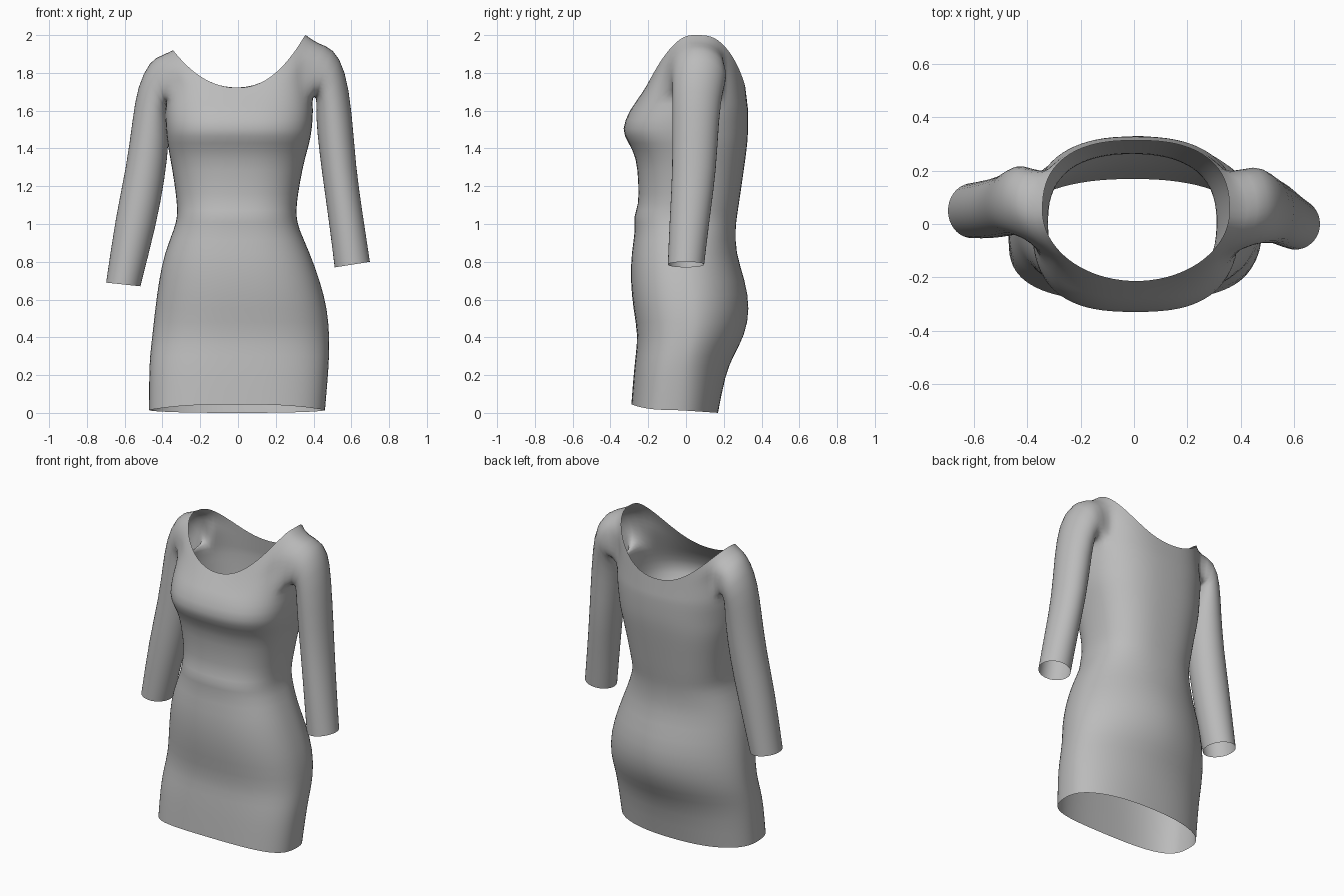
import bpy, bmesh, math
from mathutils import Vector

if "Cube" in bpy.data.objects:
    bpy.data.objects.remove(bpy.data.objects["Cube"])

N = 40      # columns around the body
HALF = 3    # columns on each side of an armhole centre
STEPS = 5   # rows from chest to neckline

fabric = bpy.data.materials.new("grey fabric")
fabric.use_nodes = True
grey = (0.5, 0.5, 0.5, 1)
fabric.diffuse_color = grey
fabric.node_tree.nodes["Principled BSDF"].inputs["Base Color"].default_value = grey

# Body sections: height, right x, left x, front y, back y, front and back roundness
SECTIONS = [
    (0.00, -.472, .462, -.29, .17, .72, .87), (0.20, -.472, .478, -.278, .208, .74, .95),
    (0.30, -.468, .484, -.268, .25, .76, 1.02), (0.41, -.455, .485, -.254, .313, .78, 1.07),
    (0.55, -.44, .475, -.28, .34, .8, 1.07), (0.70, -.42, .435, -.295, .315, .82, 1.03),
    (0.85, -.39, .38, -.29, .262, .83, .95), (0.98, -.335, .32, -.266, .263, .8, .85),
    (1.04, -.323, .31, -.28, .27, .8, .82), (1.10, -.323, .31, -.25, .28, .8, .8),
    (1.22, -.337, .328, -.253, .297, .8, .8), (1.35, -.36, .355, -.262, .316, .78, .8),
    (1.43, -.375, .38, -.305, .326, .75, .8), (1.50, -.382, .392, -.346, .33, .74, .8),
    (1.60, -.387, .40, -.298, .33, .76, .8),
]

# Sleeve sections: outer x, z, inner x, z, centre y, half depth
LEFT_SLEEVE = [
    (.505, 1.935, .415, 1.67, .075, .15), (.57, 1.82, .412, 1.62, .062, .135),
    (.605, 1.6, .415, 1.5, .05, .125), (.625, 1.3, .443, 1.27, .045, .118),
    (.662, 1.05, .478, 1.03, .02, .108), (.70, .8, .51, .77, .0, .098),
]
RIGHT_SLEEVE = [
    (-.465, 1.87, -.385, 1.64, .09, .138), (-.535, 1.73, -.37, 1.57, .085, .126),
    (-.56, 1.55, -.362, 1.45, .075, .12), (-.593, 1.3, -.385, 1.24, .067, .115),
    (-.648, 1.05, -.43, 1.0, .055, .112), (-.70, .69, -.515, .67, .05, .105),
]


def section_point(col, x0, x1, y0, y1, front_round, back_round):
    """Point on a rounded-box section, column 0 at the left side."""
    a = 2 * math.pi * col / N
    c, s = math.cos(a), math.sin(a)
    power = front_round if s < 0 else back_round
    u = math.copysign(abs(c) ** power, c)
    v = math.copysign(abs(s) ** power, s)
    return (x0 + x1) / 2 + u * (x1 - x0) / 2, (y0 + y1) / 2 + v * (y1 - y0) / 2, s


def neckline_point(col):
    """Scooped rim, low at front and back and high on the shoulders."""
    x, y, s = section_point(col, -.345, .36, -.215, .315, 1, .8)
    peak = .28 if x > 0 else .215
    return Vector((x, y, 1.72 + peak * min(1, abs(x) / .355) ** 2.2))


bm = bmesh.new()
rows = []

# Skirt, waist and bust, with the hem raised at the front
for z, *extent in SECTIONS:
    ring = []
    for col in range(N):
        x, y, s = section_point(col, *extent)
        lift = 0
        if z == 0:
            lift = .015 + (.03 * s * s if s < 0 else -.015 * s)
        ring.append(bm.verts.new((x, y, z + lift)))
    rows.append(ring)

# Upper chest up to the neckline, swelling out at the shoulders
chest = len(rows) - 1
for step in range(1, STEPS + 1):
    t = step / STEPS
    ring = []
    for col in range(N):
        p = rows[chest][col].co.lerp(neckline_point(col), t)
        if step == STEPS - 1:
            c = math.cos(2 * math.pi * col / N)
            p += Vector((math.copysign(.055, c), 0, .035)) * c ** 8
        ring.append(bm.verts.new(p))
    rows.append(ring)

low, high = chest + 1, chest + STEPS - 1


def in_armhole(row, col):
    near_side = any((col - k + HALF) % N < 2 * HALF for k in (0, N // 2))
    return low <= row < high and near_side


for r in range(len(rows) - 1):
    for c in range(N):
        if not in_armhole(r, c):
            d = (c + 1) % N
            bm.faces.new((rows[r][c], rows[r][d], rows[r + 1][d], rows[r + 1][c]))


def add_sleeve(mid, side, sections):
    """Carry the armhole edge down the arm, starting at its top centre."""
    path = [(high, i) for i in range(HALF + 1)]
    path += [(r, HALF) for r in range(high - 1, low, -1)]
    path += [(low, i) for i in range(HALF, -HALF - 1, -1)]
    path += [(r, -HALF) for r in range(low + 1, high)]
    path += [(high, i) for i in range(-HALF, 0)]
    loop = [rows[r][(mid + i) % N] for r, i in path]
    count = len(loop)
    for ox, oz, ix, iz, yc, depth in sections:
        outer, inner = Vector((ox, yc, oz)), Vector((ix, yc, iz))
        ring = []
        for i in range(count):
            a = 2 * math.pi * i / count
            p = (outer + inner) / 2 + (outer - inner) / 2 * math.cos(a)
            p.y += side * depth * math.sin(a)
            ring.append(bm.verts.new(p))
        for i in range(count):
            j = (i + 1) % count
            bm.faces.new((loop[i], loop[j], ring[j], ring[i]))
        loop = ring


add_sleeve(0, 1, LEFT_SLEEVE)
add_sleeve(N // 2, -1, RIGHT_SLEEVE)
bmesh.ops.recalc_face_normals(bm, faces=bm.faces)

mesh = bpy.data.meshes.new("dress")
bm.to_mesh(mesh)
bm.free()
mesh.materials.append(fabric)
dress = bpy.data.objects.new("dress", mesh)
bpy.context.collection.objects.link(dress)

# Soft cloth surface
for face in mesh.polygons:
    face.use_smooth = True
smooth = dress.modifiers.new("soft cloth", "SUBSURF")
smooth.levels = smooth.render_levels = 1
